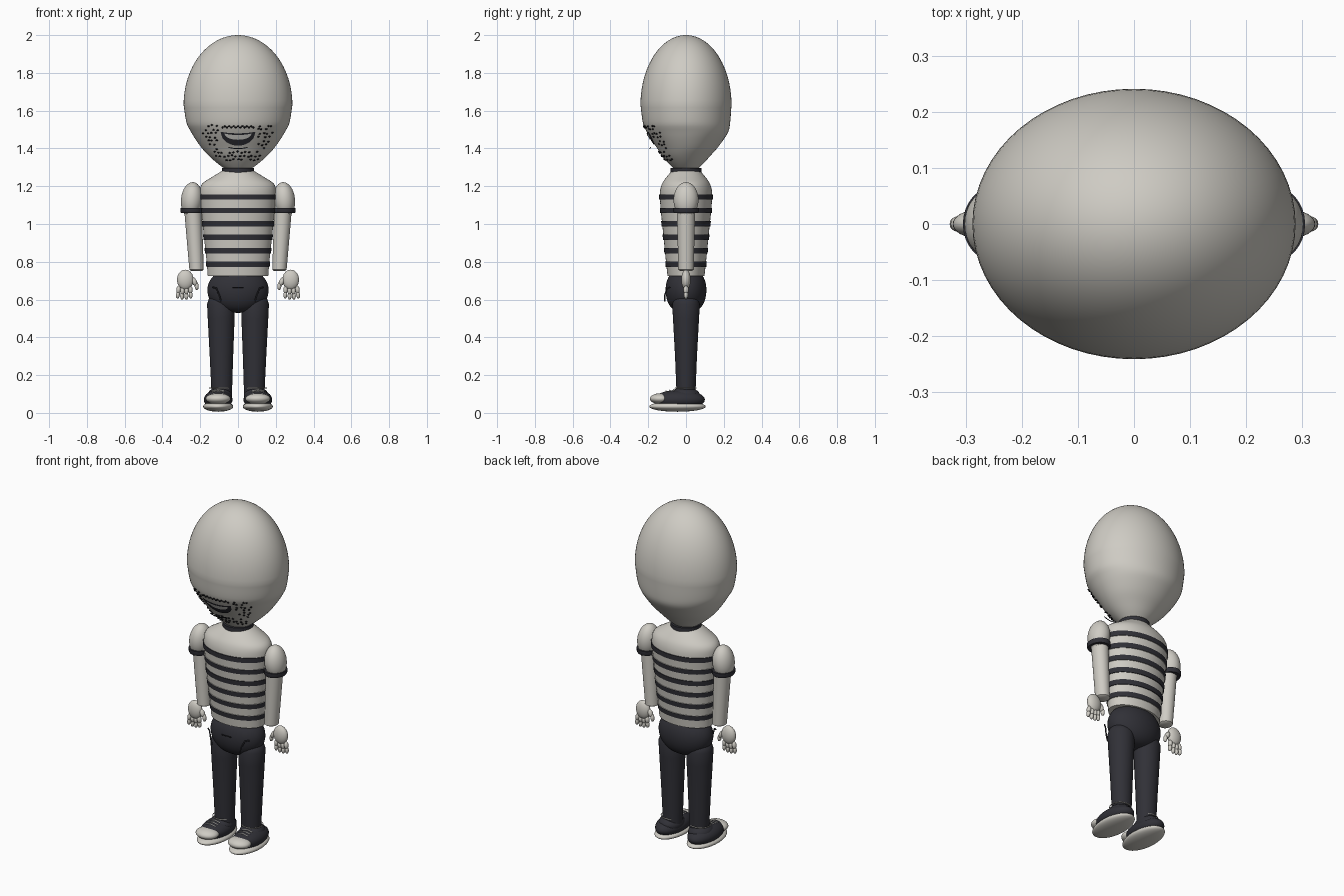
import bpy, bmesh, math, random
from mathutils import Vector, Matrix

cube = bpy.data.objects.get("Cube")
if cube:
    bpy.data.objects.remove(cube, do_unlink=True)


def material(name, rgb):
    m = bpy.data.materials.new(name)
    m.use_nodes = True
    m.diffuse_color = (*rgb, 1)
    m.node_tree.nodes["Principled BSDF"].inputs["Base Color"].default_value = (*rgb, 1)
    return m


PALE = material("pale grey", (0.62, 0.60, 0.55))
DARK = material("dark navy", (0.03, 0.03, 0.038))
INK = material("ink black", (0.008, 0.008, 0.01))
WHITE = material("tooth white", (0.75, 0.74, 0.70))


def finish(name, bm, mats, angle=40):
    bmesh.ops.recalc_face_normals(bm, faces=bm.faces)
    mesh = bpy.data.meshes.new(name)
    bm.to_mesh(mesh)
    bm.free()
    for m in mats:
        mesh.materials.append(m)
    ob = bpy.data.objects.new(name, mesh)
    bpy.context.collection.objects.link(ob)
    bpy.ops.object.select_all(action='DESELECT')
    ob.select_set(True)
    bpy.context.view_layer.objects.active = ob
    bpy.ops.object.shade_smooth_by_angle(angle=math.radians(angle))
    return ob


def sample(rings, z):
    """Catmull-Rom style value of (rx, ry, cy) at height z; rings run upward."""
    z = min(max(z, rings[0][0]), rings[-1][0])
    i = max(k for k in range(len(rings) - 1) if rings[k][0] <= z)
    a, b = rings[i], rings[i + 1]
    p, q = rings[max(i - 1, 0)], rings[min(i + 2, len(rings) - 1)]
    h = b[0] - a[0]
    t = (z - a[0]) / h
    out = []
    for k in (1, 2, 3):
        ma = (b[k] - p[k]) / (b[0] - p[0]) * h
        mb = (q[k] - a[k]) / (q[0] - a[0]) * h
        out.append((2*t**3 - 3*t*t + 1) * a[k] + (t**3 - 2*t*t + t) * ma
                   + (3*t*t - 2*t**3) * b[k] + (t**3 - t*t) * mb)
    return out


def loft(name, rings, mats, n=48, rule=None, xc=0.0, drift=0.0):
    """Stack of ellipses (z, rx, ry, cy); drift moves the centre in x along the height."""
    bm = bmesh.new()
    loops = []
    z0 = rings[0][0]
    for z, rx, ry, cy in rings:
        loops.append([bm.verts.new((xc + drift * (z - z0) + rx * math.cos(a), cy + ry * math.sin(a), z))
                      for a in (math.tau * i / n for i in range(n))])
    for lo, hi in zip(loops, loops[1:]):
        for i in range(n):
            f = bm.faces.new((lo[i], lo[(i + 1) % n], hi[(i + 1) % n], hi[i]))
            if rule:
                f.material_index = rule(f.calc_center_median().z)
    bm.faces.new(loops[0])
    bm.faces.new(loops[-1])
    return finish(name, bm, mats)


def ball(name, centre, size, mat, tilt=0.0, seg=32, pitch=0.0):
    bm = bmesh.new()
    m = (Matrix.Translation(centre) @ Matrix.Rotation(tilt, 4, 'Y') @ Matrix.Rotation(pitch, 4, 'X')
         @ Matrix.Diagonal((*size, 1)))
    bmesh.ops.create_uvsphere(bm, u_segments=seg, v_segments=seg // 2, radius=1, matrix=m)
    return finish(name, bm, [mat], 60)


def strand(name, points, radius, mat, cyclic=False):
    c = bpy.data.curves.new(name, 'CURVE')
    c.dimensions = '3D'
    c.bevel_depth, c.bevel_resolution = radius, 1
    s = c.splines.new('POLY')
    s.points.add(len(points) - 1)
    for p, co in zip(s.points, points):
        p.co = (*co, 1)
    s.use_cyclic_u = cyclic
    c.use_fill_caps = True
    c.materials.append(mat)
    ob = bpy.data.objects.new(name, c)
    bpy.context.collection.objects.link(ob)


# Egg-shaped head
key = [(1.285, .06, .055, 0), (1.32, .108, .092, 0), (1.36, .153, .128, 0), (1.40, .19, .158, .006),
       (1.45, .226, .193, .008), (1.49, .25, .217, .008), (1.53, .271, .23, .003), (1.63, .288, .241, 0)]
head = [(z, *sample(key, z)) for z in (1.285 + .345 * i / 24 for i in range(24))]
for i in range(25):
    a = math.pi / 2 * i / 24.2
    head.append((1.63 + .37 * math.sin(a), .288 * math.cos(a), .241 * math.cos(a), 0))
loft("head", head, [PALE], 64)


def face_y(x, z):
    rx, ry, cy = sample(key, z)
    return cy - ry * math.sqrt(max(0.0, 1 - (x / rx) ** 2))


# Stubble dots and moustache row on the jaw
random.seed(4)
dots = []
for row in range(10):
    z = 1.34 + .02 * row
    for k in range(-9, 10):
        x = .021 * k + (.01 if row % 2 else 0) + random.uniform(-.005, .005)
        limit = min(.185, sample(key, z)[0] * .82)
        in_mouth = abs(x) < .105 and z > 1.39
        if abs(x) < limit and not in_mouth and random.random() < .85:
            dots.append((x, z + random.uniform(-.004, .004)))
dots += [(-.082 + .0117 * i, 1.511 + .006 * (i % 2)) for i in range(15)]
bm = bmesh.new()
for x, z in dots:
    m = Matrix.Translation((x, face_y(x, z) - .001, z)) @ Matrix.Diagonal((.0075, .006, .005, 1))
    bmesh.ops.create_icosphere(bm, subdivisions=1, radius=1, matrix=m)
finish("stubble", bm, [INK])


# Smiling mouth, teeth and lip line wrapped over the face
def crescent(name, half, top, bottom, sag, lift, mat):
    bm = bmesh.new()
    cols = []
    for i in range(25):
        u = -1 + i / 12
        hi, lo = top - sag * (1 - u * u), bottom + (top - bottom) * (1 - math.sqrt(1 - u * u * .999))
        cols.append([bm.verts.new((u * half, face_y(u * half, z) - lift, z))
                     for z in (hi + (min(lo, hi) - hi) * j / 5 for j in range(6))])
    for a, b in zip(cols, cols[1:]):
        for j in range(5):
            bm.faces.new((a[j], b[j], b[j + 1], a[j + 1]))
    bmesh.ops.remove_doubles(bm, verts=bm.verts, dist=1e-5)
    return finish(name, bm, [mat])


crescent("mouth", .092, 1.488, 1.415, .008, .005, DARK)
crescent("teeth", .072, 1.479, 1.446, .008, .008, WHITE)
strand("lip_line", [(.0125 * i, face_y(.0125 * i, 1.40) - .04, 1.399 + .0004 * i * i) for i in range(-4, 5)],
       .0025, INK)

# Neck and striped torso; stripes stand slightly proud
loft("neck", [(1.25, .085, .082, 0), (1.297, .085, .082, 0)], [DARK])
body = [(.725, .160, .098, 0), (.80, .166, .106, 0), (.95, .182, .121, 0), (1.10, .197, .136, 0),
        (1.17, .202, .138, 0), (1.215, .188, .126, 0), (1.25, .135, .102, 0), (1.287, .075, .07, 0)]
stripes = [.787 + .0712 * i for i in range(6)]
levels = sorted([.725, .732] + [s + d for s in stripes for d in (-.0141, -.014, .014, .0141)]
                + [1.165 + .01 * i for i in range(13)])


def in_stripe(z):
    return int(any(abs(z - s) < .01405 for s in stripes))


torso = []
for z in levels:
    rx, ry, cy = sample(body, z)
    grow = .004 * in_stripe(z)
    torso.append((z, rx + grow, ry + grow, cy))
loft("torso", torso, [PALE, DARK], 56, in_stripe)

# Trouser seat, rounded below
seat = []
for i in range(17):
    a = -math.pi / 2 * .97 + (math.pi / 2 * .97 + .72) * i / 16
    seat.append((.65 + (.12 if a < 0 else .115) * math.sin(a), .162 * math.cos(a) ** .8,
                 .108 * math.cos(a) ** .7, 0))
loft("trouser_seat", seat, [DARK])
strand("fly_seam", [(-.03, -.107, .664), (.03, -.107, .664)], .003, INK)

for side, s in (("left", 1), ("right", -1)):
    # Pocket trim
    strand(side + "_pocket_trim", [(s * .135, -.085, .665), (s * .115, -.10, .66), (s * .10, -.112, .625),
                                   (s * .09, -.112, .59)], .004, DARK)
    # Trouser leg with rounded top
    loft(side + "_leg", [(.10, .054, .05, 0), (.30, .062, .058, 0), (.50, .071, .069, 0), (.575, .074, .073, 0),
                         (.605, .064, .063, 0), (.625, .04, .04, 0)], [DARK], 32, None, s * .086, s * .008)
    # Sleeve, cuff band and bare arm
    ball(side + "_sleeve", (s * .245, 0, 1.128), (.057, .066, .094), PALE, s * -.1)
    loft(side + "_cuff", [(1.058, .056, .064, 0), (1.066, .06, .068, 0), (1.084, .06, .068, 0)],
         [DARK], 32, None, s * .245)
    loft(side + "_arm", [(.752, .030, .032, 0), (.758, .038, .041, 0), (.90, .042, .044, 0),
                         (1.10, .047, .049, 0)], [PALE], 32, None, s * .219, s * .06)
    # Hand: palm, two-part fingers and thumb
    ball(side + "_palm", (s * .279, 0, .705), (.044, .025, .053), PALE)
    for i in range(4):
        root = Vector((s * (.315 - .021 * i), 0, .652 - .006 * (i in (1, 2))))
        lean = s * (.30 - .15 * i)
        step = Vector((math.sin(lean) * .4, 0, -1)) * .027
        ball(f"{side}_finger_{i + 1}_base", root, (.012, .014, .022), PALE, -lean * .4, 12)
        ball(f"{side}_finger_{i + 1}_tip", root + step, (.0105, .012, .02), PALE, -lean * .4, 12)
    ball(side + "_thumb_base", (s * .232, 0, .695), (.014, .015, .026), PALE, s * .45, 12)
    ball(side + "_thumb_tip", (s * .219, 0, .672), (.011, .012, .022), PALE, s * .1, 12)
    # Shoe: sole, dark upper, toe cap, ankle trim and laces
    x = s * .105
    ball(side + "_sole", (x, -.045, .034), (.08, .15, .028), PALE)
    ball(side + "_shoe_upper", (x, -.035, .07), (.076, .135, .052), DARK)
    ball(side + "_ankle", (x * .92, -.005, .09), (.066, .08, .047), DARK)
    ball(side + "_toe_cap", (x, -.135, .075), (.066, .056, .029), PALE)
    strand(side + "_ankle_trim", [(x * .9 + .057 * math.cos(a), .056 * math.sin(a) - .002, .131)
                                  for a in (math.tau * i / 24 for i in range(24))], .0025, PALE, True)
    for i in range(3):
        y, z = -.065 - .02 * i, .125 - .004 * i
        strand(f"{side}_lace_{i + 1}", [(x - .032, y, z - .008), (x, y, z - .001), (x + .032, y, z - .008)],
               .003, WHITE)
